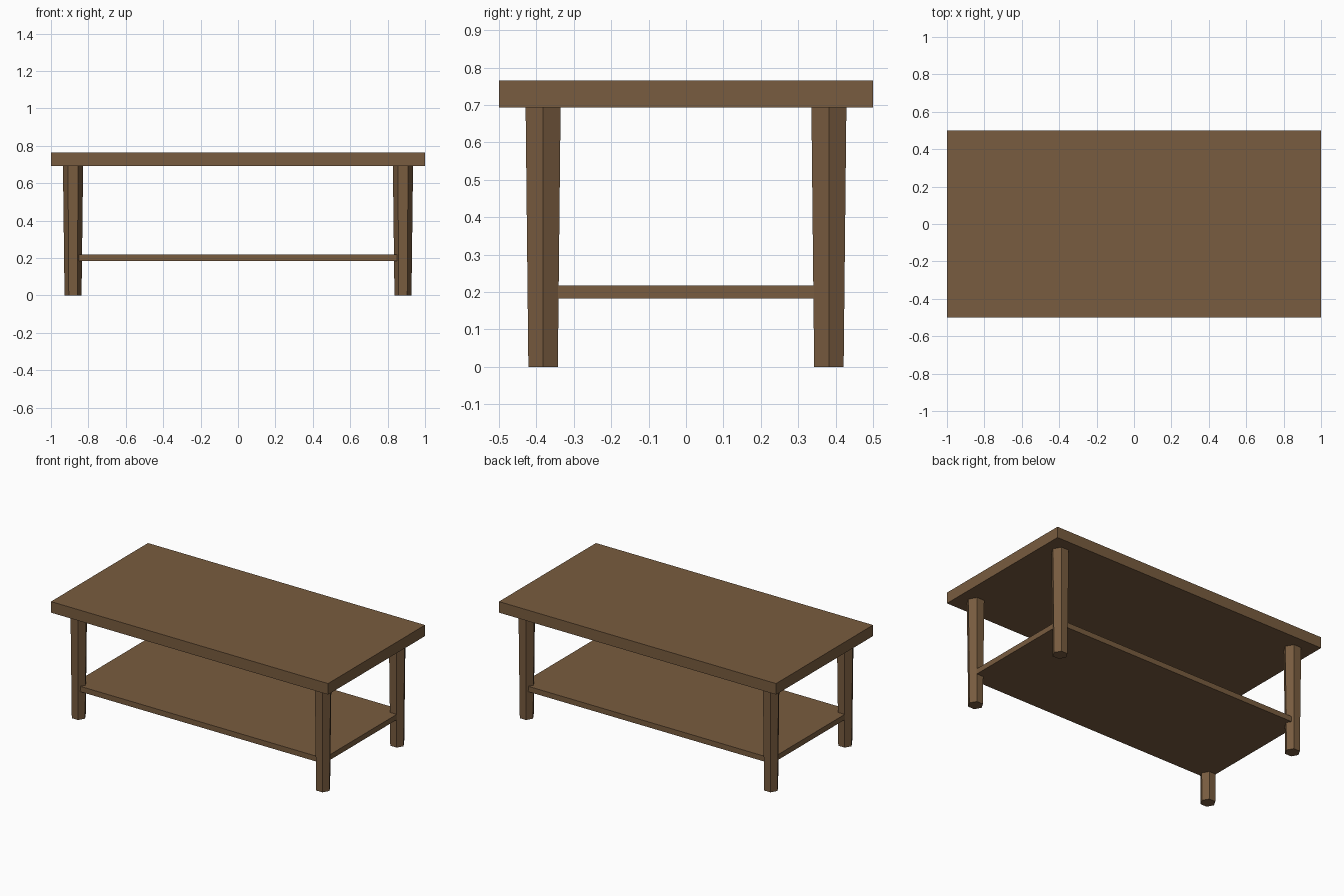
import bpy, bmesh, math

if "Cube" in bpy.data.objects:
    bpy.data.objects.remove(bpy.data.objects["Cube"])

wood = bpy.data.materials.new("brown_wood")
wood.diffuse_color = (0.19, 0.107, 0.05, 1)
wood.use_nodes = True
wood.node_tree.nodes["Principled BSDF"].inputs["Base Color"].default_value = wood.diffuse_color


def finish(name, bm):
    bmesh.ops.recalc_face_normals(bm, faces=bm.faces)
    mesh = bpy.data.meshes.new(name)
    bm.to_mesh(mesh)
    bm.free()
    mesh.materials.append(wood)
    bpy.context.collection.objects.link(bpy.data.objects.new(name, mesh))


def board(name, half_x, half_y, z0, z1):
    bm = bmesh.new()
    bmesh.ops.create_cube(bm, size=2)
    for v in bm.verts:
        v.co = (v.co.x * half_x, v.co.y * half_y, z1 if v.co.z > 0 else z0)
    finish(name, bm)


def leg(name, x, y, r_bottom, r_top, height):
    # tapered hexagonal post with corners pointing along x
    bm = bmesh.new()
    rings = []
    for r, z in ((r_bottom, 0), (r_top, height)):
        angles = [i * math.pi / 3 for i in range(6)]
        rings.append([bm.verts.new((x + r * math.cos(a), y + r * math.sin(a), z)) for a in angles])
    low, high = rings
    for i in range(6):
        j = (i + 1) % 6
        bm.faces.new((low[i], low[j], high[j], high[i]))
    bm.faces.new(low[::-1])
    bm.faces.new(high)
    finish(name, bm)


# Thick top and thin lower shelf
board("table_top", 1.0, 0.5, 0.693, 0.765)
board("lower_shelf", 0.907, 0.411, 0.183, 0.218)

# Four legs
for sx, side in ((-1, "left"), (1, "right")):
    for sy, end in ((-1, "front"), (1, "back")):
        leg(f"{end}_{side}_leg", sx * 0.882, sy * 0.382, 0.0455, 0.054, 0.693)
